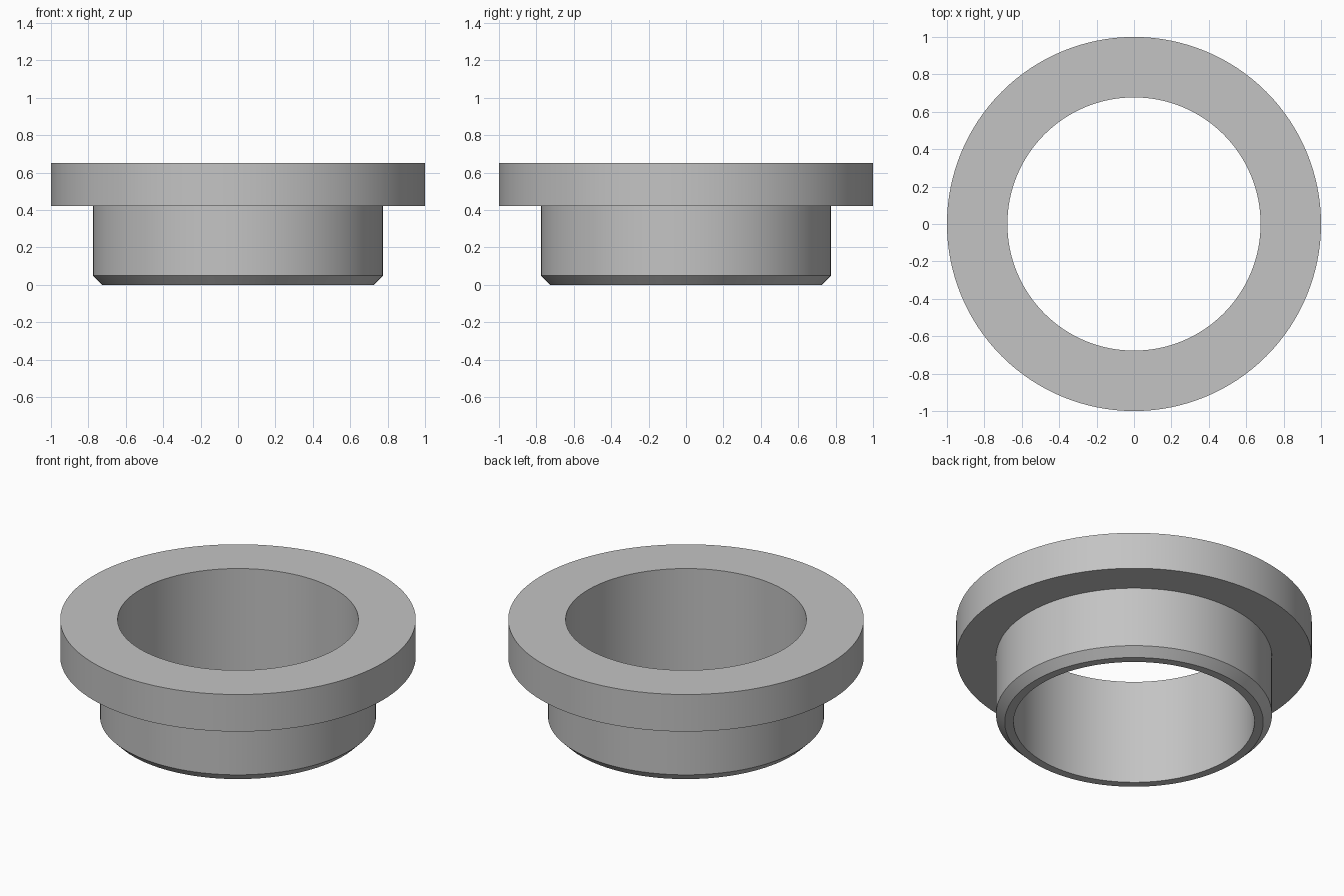
import bpy, bmesh, math

cube = bpy.data.objects.get("Cube")
if cube:
    bpy.data.objects.remove(cube, do_unlink=True)

SEGMENTS = 128

# Plain grey metal
grey = bpy.data.materials.new("grey_metal")
grey.use_nodes = True
colour = (0.55, 0.55, 0.55, 1.0)
grey.diffuse_color = colour
grey.node_tree.nodes["Principled BSDF"].inputs["Base Color"].default_value = colour


def lathe(name, profile, material):
    """Revolve a closed (radius, height) profile about z."""
    bm = bmesh.new()
    rings = []
    for i in range(SEGMENTS):
        a = math.tau * i / SEGMENTS
        rings.append([bm.verts.new((r * math.cos(a), r * math.sin(a), z)) for r, z in profile])
    count = len(profile)
    for i, ring in enumerate(rings):
        following = rings[(i + 1) % SEGMENTS]
        for j in range(count):
            k = (j + 1) % count
            bm.faces.new((ring[j], following[j], following[k], ring[k]))
    bmesh.ops.recalc_face_normals(bm, faces=bm.faces)
    mesh = bpy.data.meshes.new(name)
    bm.to_mesh(mesh)
    bm.free()
    mesh.materials.append(material)
    obj = bpy.data.objects.new(name, mesh)
    bpy.context.collection.objects.link(obj)
    bpy.ops.object.select_all(action="DESELECT")
    obj.select_set(True)
    bpy.context.view_layer.objects.active = obj
    bpy.ops.object.shade_smooth_by_angle(angle=math.radians(30))
    return obj


# Bore, chamfered sleeve and wide flange in one section
bore, sleeve, flange = 0.677, 0.776, 1.0
chamfer, shoulder, top = 0.049, 0.422, 0.652
lathe("flanged_bushing", [
    (bore, 0),
    (sleeve - chamfer, 0),
    (sleeve, chamfer),
    (sleeve, shoulder),
    (flange, shoulder),
    (flange, top),
    (bore, top),
], grey)
